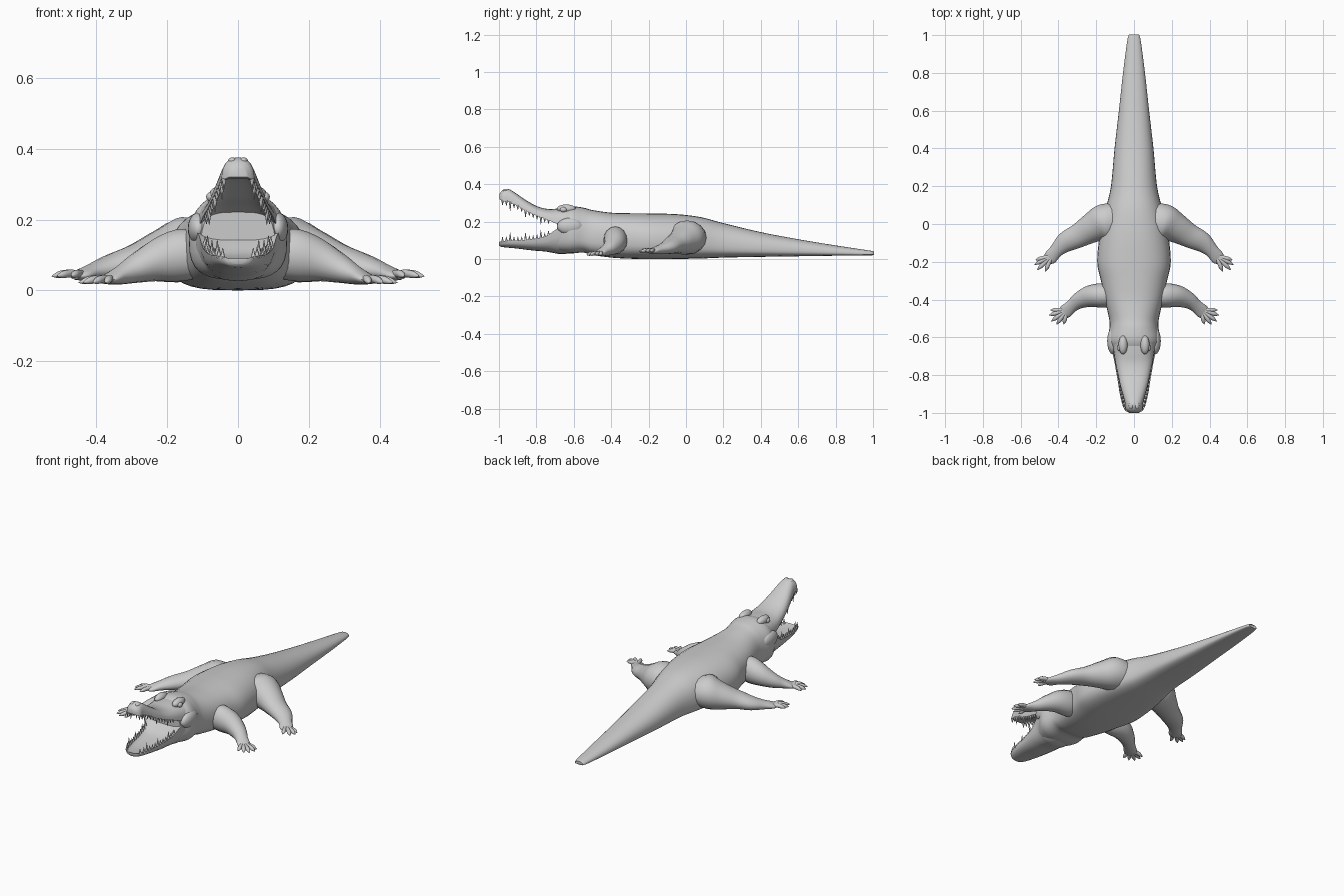
import bpy, bmesh, math
from mathutils import Vector, Matrix

if "Cube" in bpy.data.objects:
    bpy.data.objects.remove(bpy.data.objects["Cube"])


def spline(stations, steps=4):
    """Smoothly interpolate rows of numbers (Catmull-Rom)."""
    P = [stations[0]] + list(stations) + [stations[-1]]
    out = []
    for i in range(1, len(P) - 2):
        for s in range(steps):
            t = s / steps
            out.append([0.5 * (2 * b + (c - a) * t + (2 * a - 5 * b + 4 * c - d) * t * t
                               + (3 * b - a - 3 * c + d) * t ** 3)
                        for a, b, c, d in zip(*P[i - 1:i + 3])])
    return out + [list(stations[-1])]


def sample(stations, y):
    """Linear lookup of a station row by its first value (descending y)."""
    for a, b in zip(stations, stations[1:]):
        if b[0] <= y <= a[0]:
            t = (a[0] - y) / (a[0] - b[0])
            return [p + (q - p) * t for p, q in zip(a, b)]


def add_loft(bm, rings):
    rows = [[bm.verts.new(p) for p in r] for r in rings]
    n = len(rows[0])
    for a, b in zip(rows, rows[1:]):
        for i in range(n):
            bm.faces.new((a[i], a[(i + 1) % n], b[(i + 1) % n], b[i]))
    bm.faces.new(rows[0])
    bm.faces.new(rows[-1])


def finish(name, bm, mirror=False, angle=50):
    bmesh.ops.recalc_face_normals(bm, faces=bm.faces)
    me = bpy.data.meshes.new(name)
    bm.to_mesh(me)
    bm.free()
    ob = bpy.data.objects.new(name, me)
    bpy.context.collection.objects.link(ob)
    if mirror:
        ob.modifiers.new("mirror", 'MIRROR')
    bpy.ops.object.select_all(action='DESELECT')
    ob.select_set(True)
    bpy.context.view_layer.objects.active = ob
    bpy.ops.object.shade_smooth_by_angle(angle=math.radians(angle))
    return ob


def power(v, e):
    return math.copysign(abs(v) ** e, v)


def body_ring(y, w, zb, zm, zt, n=32):
    pts = []
    for i in range(n):
        a = 2 * math.pi * i / n
        c, s = math.cos(a), math.sin(a)
        e = 0.9 if s > 0 else 0.65
        pts.append((w * power(c, e), y, zm + (zt - zm if s > 0 else zm - zb) * power(s, e)))
    return pts


def jaw_ring(y, w, edge, outer, hollow, n=12):
    """Domed outside between the lips, hollowed inside the mouth."""
    pts = []
    for i in range(n + 1):
        a = math.pi * i / n
        pts.append((w * power(math.cos(a), 0.8), y, edge + (outer - edge) * math.sin(a) ** 0.8))
    for i in range(1, n):
        u = -1 + 2 * i / n
        pts.append((w * u * 0.97, y, edge + hollow * (1 - u ** 4)))
    return pts


def add_limb(bm, path):
    """Path rows: x, y, z, horizontal radius, vertical radius."""
    rows = spline(path)
    rings = []
    for i, (x, y, z, rh, rv) in enumerate(rows):
        a, b = rows[max(i - 1, 0)], rows[min(i + 1, len(rows) - 1)]
        d = Vector((b[0] - a[0], b[1] - a[1], 0)).normalized()
        side = Vector((-d.y, d.x, 0))
        rings.append([Vector((x, y, z)) + side * rh * math.cos(t) + Vector((0, 0, rv * math.sin(t)))
                      for t in (2 * math.pi * k / 16 for k in range(16))])
    add_loft(bm, rings)


# Body and tail: y, half width, bottom, widest height, top
bm = bmesh.new()
body = [(1.0, .018, .022, .03, .04), (.985, .033, .02, .028, .045), (.8, .058, .018, .035, .073),
        (.6, .08, .015, .045, .106), (.4, .103, .012, .055, .144), (.2, .122, .008, .07, .192),
        (.08, .15, .003, .08, .224), (-.05, .18, .001, .09, .24), (-.2, .195, .0, .1, .244),
        (-.3, .175, .002, .11, .245), (-.4, .155, .008, .12, .248), (-.5, .132, .022, .12, .262),
        (-.55, .13, .035, .13, .275), (-.62, .138, .03, .15, .28), (-.69, .104, .04, .14, .25)]
add_loft(bm, [body_ring(*r) for r in spline(body)])
finish("body_and_tail", bm)

# Jaws: y, half width, lip height, outer height, hollow
upper = [(-.6, .12, .19, .272, 0), (-.68, .108, .187, .27, .03), (-.74, .098, .21, .268, .03),
         (-.8, .085, .232, .284, .025), (-.86, .072, .26, .318, .022), (-.91, .058, .288, .352, .015),
         (-.95, .048, .305, .375, .01), (-.98, .045, .31, .368, .005), (-.998, .026, .32, .348, 0)]
lower = [(-.6, .13, .17, .035, 0), (-.66, .122, .17, .026, -.01), (-.7, .11, .155, .031, -.02),
         (-.75, .1, .122, .04, -.02), (-.82, .088, .107, .046, -.02), (-.9, .075, .1, .056, -.02),
         (-.96, .06, .098, .062, -.015), (-.99, .043, .095, .066, -.008), (-1, .024, .09, .075, 0)]
for name, jaw in (("upper_jaw", upper), ("lower_jaw", lower)):
    bm = bmesh.new()
    add_loft(bm, [jaw_ring(*r) for r in spline(jaw)])
    finish(name, bm)

# Teeth along both lips, alternating large and small
for name, jaw, sign in (("upper_teeth", upper, -1), ("lower_teeth", lower, 1)):
    bm = bmesh.new()
    for i in range(13):
        y = -.735 - .0205 * i
        _, w, edge, _, _ = sample(jaw, y)
        h = (.044 if i % 4 == 2 else .026) * (1.15 if i > 9 else 1)
        m = Matrix.Translation((w * .9, y, edge + sign * (h / 2 - .006)))
        if sign < 0:
            m = m @ Matrix.Rotation(math.pi, 4, 'X')
        bmesh.ops.create_cone(bm, segments=8, radius1=.0075, radius2=.0008, depth=h,
                              cap_ends=True, matrix=m)
    finish(name, bm, True)

# Eyes, brow ridges and nostrils
for name, pos, size in (("brow_ridge", (.058, -.64, .268), (.024, .05, .024)),
                        ("eye", (.076, -.655, .264), (.014, .018, .014)),
                        ("nostril", (.016, -.962, .366), (.012, .018, .01)),
                        ("cheek", (.112, -.62, .175), (.03, .07, .045))):
    bm = bmesh.new()
    bmesh.ops.create_uvsphere(bm, u_segments=20, v_segments=12, radius=1,
                              matrix=Matrix.Translation(pos) @ Matrix.Diagonal((*size, 1)))
    finish(name, bm, True)

# Legs with clawed toes
legs = {
    "hind_leg": ([(.08, .01, .11, .1, .08), (.16, .005, .115, .1, .092), (.22, -.02, .1, .08, .075),
                  (.29, -.06, .082, .064, .052), (.36, -.095, .065, .054, .038),
                  (.41, -.14, .052, .037, .025), (.445, -.18, .043, .036, .015), (.46, -.195, .04, .022, .008)],
                 (.435, -.168, .043), [(.522, -.19), (.526, -.215), (.512, -.243), (.47, -.252)], .04),
    "front_leg": ([(.08, -.38, .1, .055, .06), (.16, -.378, .1, .064, .074), (.23, -.382, .088, .058, .062),
                   (.29, -.405, .064, .044, .043), (.33, -.435, .045, .034, .028),
                   (.365, -.465, .032, .036, .015), (.385, -.48, .028, .022, .008)],
                  (.355, -.455, .03), [(.442, -.455), (.45, -.483), (.438, -.515), (.41, -.532), (.372, -.532)], .022),
}
for name, (path, palm, toes, tip_z) in legs.items():
    bm = bmesh.new()
    add_limb(bm, path)
    p = Vector(palm)
    for tx, ty in toes:
        t = Vector((tx, ty, tip_z))
        row = []
        for f, r in ((.1, .012), (.5, .011), (.75, .0105), (.9, .006), (1, .001)):
            q = p.lerp(t, f)
            row.append((q.x, q.y, q.z + .006 * math.sin(f * math.pi), r, r))
        add_limb(bm, row)
    finish(name, bm, True)
